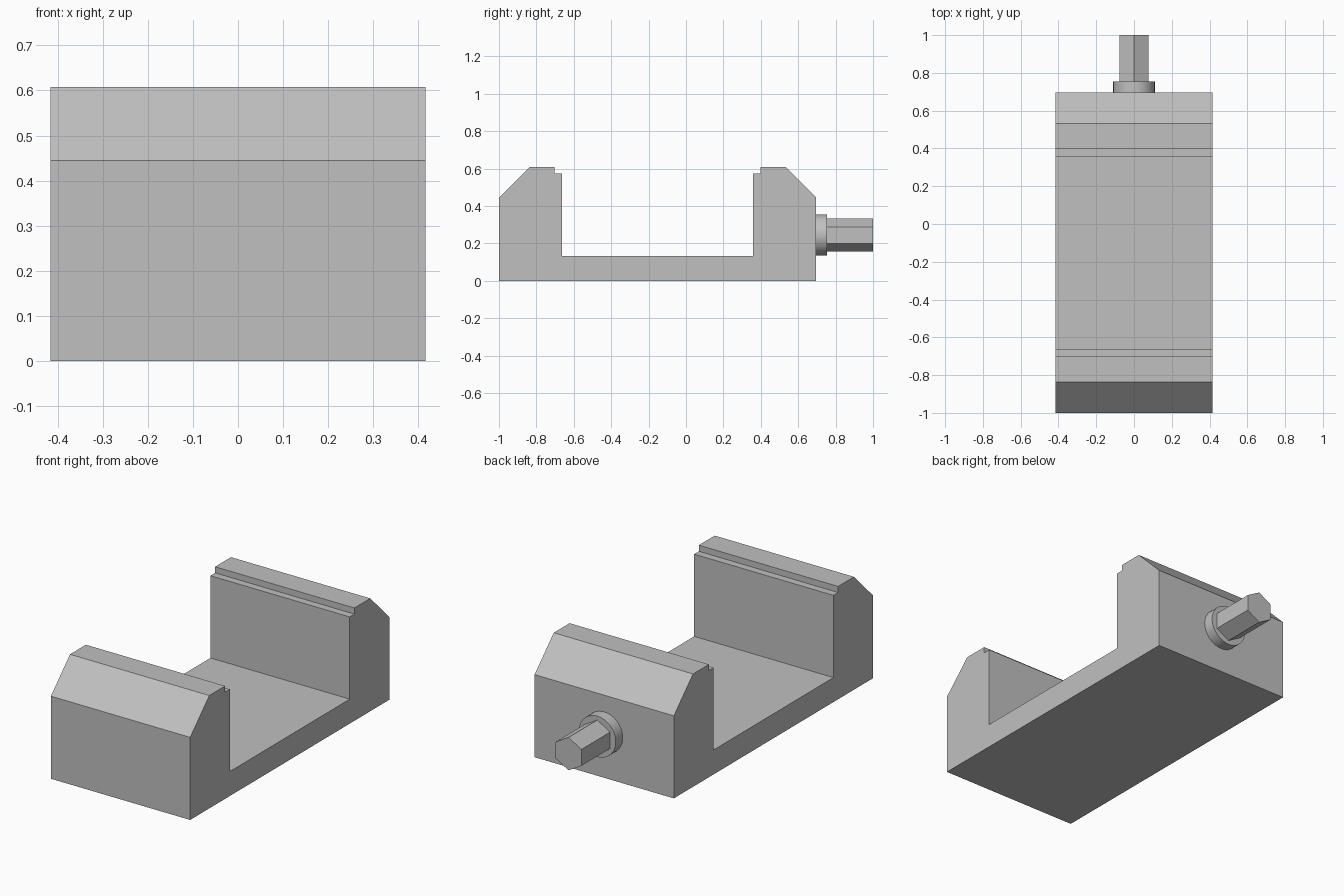
import bpy
import bmesh
import math
from mathutils import Matrix

cube = bpy.data.objects.get("Cube")
if cube:
    bpy.data.objects.remove(cube, do_unlink=True)

# Single plain metal colour
metal = bpy.data.materials.new("grey_metal")
metal.use_nodes = True
colour = (0.53, 0.53, 0.53, 1)
metal.diffuse_color = colour
metal.node_tree.nodes["Principled BSDF"].inputs["Base Color"].default_value = colour


def add_object(name, bm):
    bmesh.ops.recalc_face_normals(bm, faces=bm.faces)
    mesh = bpy.data.meshes.new(name)
    bm.to_mesh(mesh)
    bm.free()
    mesh.materials.append(metal)
    obj = bpy.data.objects.new(name, mesh)
    bpy.context.collection.objects.link(obj)
    return obj


def extruded_profile(name, points, half_width):
    """Extrude a (y, z) outline along x."""
    bm = bmesh.new()
    face = bm.faces.new([bm.verts.new((-half_width, y, z)) for y, z in points])
    result = bmesh.ops.extrude_face_region(bm, geom=[face])
    verts = [v for v in result["geom"] if isinstance(v, bmesh.types.BMVert)]
    bmesh.ops.translate(bm, verts=verts, vec=(2 * half_width, 0, 0))
    return add_object(name, bm)


def rod(name, sides, radius, y0, y1, z, turn=0):
    """Prism or cylinder lying along y."""
    bm = bmesh.new()
    place = (Matrix.Translation((0, (y0 + y1) / 2, z))
             @ Matrix.Rotation(math.pi / 2, 4, 'X')
             @ Matrix.Rotation(turn, 4, 'Z'))
    bmesh.ops.create_cone(bm, cap_ends=True, segments=sides, radius1=radius,
                          radius2=radius, depth=y1 - y0, matrix=place)
    return add_object(name, bm)


# Body: base with two jaws, mirrored about the middle of its length
middle = -0.152
half_outline = [(0.848, 0), (0.848, 0.445), (0.685, 0.608),
                (0.55, 0.608), (0.55, 0.575), (0.51, 0.575), (0.51, 0.132)]
outline = [(middle + d, z) for d, z in half_outline]
outline += [(middle - d, z) for d, z in reversed(half_outline)]
extruded_profile("vise_body", outline, 0.415)

# Screw collar and hexagonal drive, with a corner pointing up
collar = rod("screw_collar", 48, 0.11, 0.69, 0.755, 0.245)
rod("hex_drive", 6, 0.0885, 0.74, 1.0, 0.245, 0)

# Smooth the round collar only
bpy.ops.object.select_all(action='DESELECT')
collar.select_set(True)
bpy.context.view_layer.objects.active = collar
bpy.ops.object.shade_smooth_by_angle(angle=math.radians(30))
